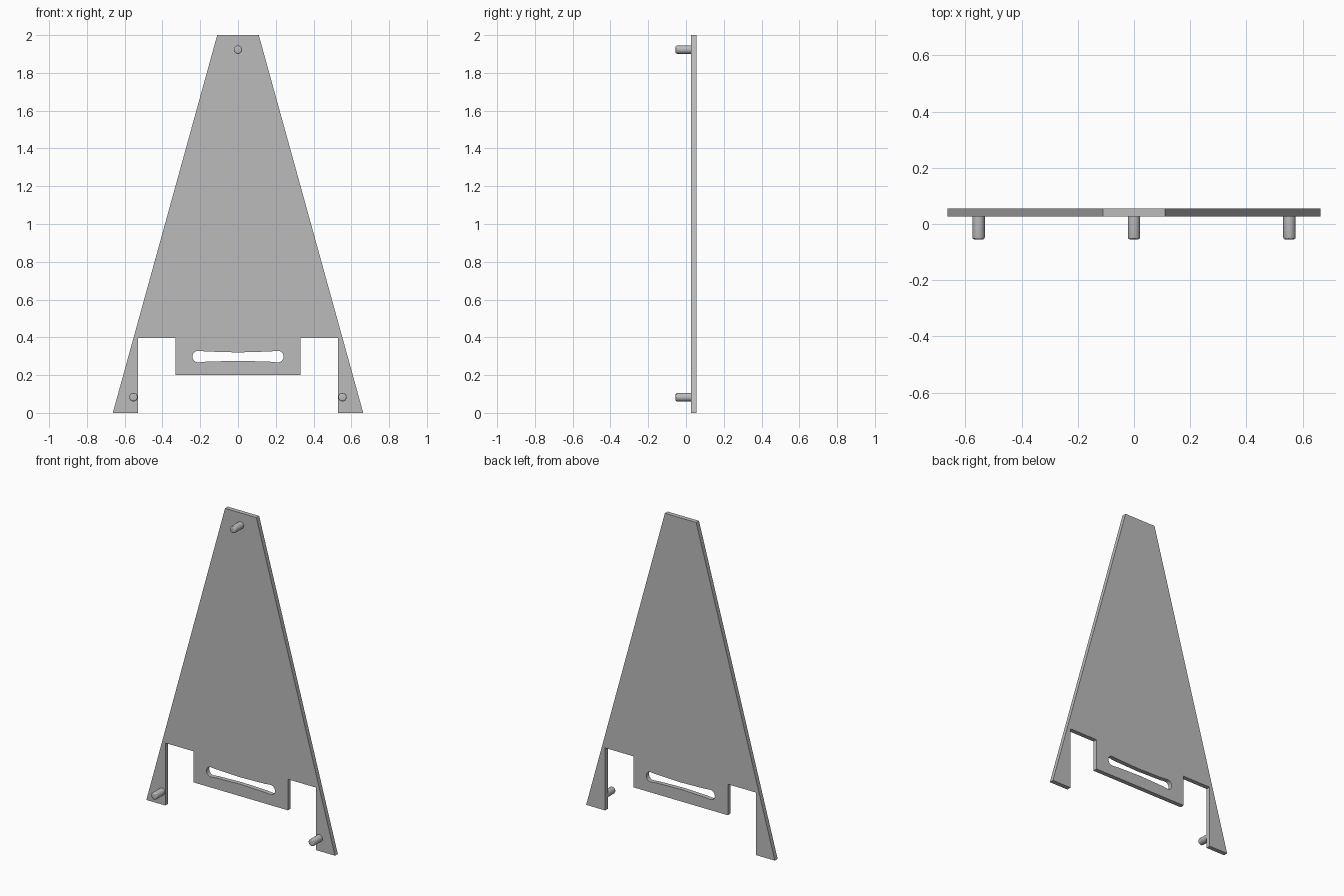
import bpy
import bmesh
from math import sin, cos, pi, radians
from mathutils import Matrix, Vector

cube = bpy.data.objects.get("Cube")
if cube:
    bpy.data.objects.remove(cube, do_unlink=True)

FRONT, BACK, TIP = 0.027, 0.055, -0.055
PIN_R = 0.022

grey = bpy.data.materials.new("plain grey")
grey.use_nodes = True
grey.diffuse_color = (0.5, 0.5, 0.5, 1)
grey.node_tree.nodes["Principled BSDF"].inputs["Base Color"].default_value = (0.5, 0.5, 0.5, 1)


def finish(bm, name):
    bmesh.ops.recalc_face_normals(bm, faces=bm.faces)
    mesh = bpy.data.meshes.new(name)
    bm.to_mesh(mesh)
    bm.free()
    mesh.materials.append(grey)
    obj = bpy.data.objects.new(name, mesh)
    bpy.context.collection.objects.link(obj)
    bpy.ops.object.select_all(action='DESELECT')
    obj.select_set(True)
    bpy.context.view_layer.objects.active = obj
    bpy.ops.object.shade_smooth_by_angle(angle=radians(30))
    return obj


def add_loop(bm, points):
    verts = [bm.verts.new((x, FRONT, z)) for x, z in points]
    return [bm.edges.new((a, b)) for a, b in zip(verts, verts[1:] + verts[:1])]


# Tapered panel outline: right half mirrored to the left
half = [(0.11, 2), (0.663, 0), (0.53, 0), (0.53, 0.397), (0.332, 0.397), (0.332, 0.2)]
outline = half + [(-x, z) for x, z in reversed(half)]

# Handle slot: round ends, slightly pinched in the middle
slot = []
for side in (1, -1):
    for i in range(13):
        a = -pi / 2 + pi * i / 12
        slot.append((side * (0.21 + 0.031 * cos(a)), 0.298 + side * 0.031 * sin(a)))
    slot.append((side * 0.17, 0.298 + side * 0.027))
    slot.append((0, 0.298 + side * 0.022))
    slot.append((side * -0.17, 0.298 + side * 0.027))

bm = bmesh.new()
edges = add_loop(bm, outline) + add_loop(bm, slot)
bmesh.ops.triangle_fill(bm, edges=edges, use_beauty=True, normal=Vector((0, -1, 0)))
result = bmesh.ops.extrude_face_region(bm, geom=bm.faces[:], use_keep_orig=True)
moved = [v for v in result["geom"] if isinstance(v, bmesh.types.BMVert)]
bmesh.ops.translate(bm, verts=moved, vec=(0, BACK - FRONT, 0))
finish(bm, "support_panel")


# Pins on the front face, with rounded tips
def pin(name, x, z):
    bm = bmesh.new()
    depth = FRONT - TIP
    bmesh.ops.create_cone(bm, cap_ends=True, segments=32, radius1=PIN_R, radius2=PIN_R,
                          depth=depth, matrix=Matrix.Rotation(pi / 2, 4, 'X'))
    tip = [e for e in bm.edges if all(v.co.y < 0 for v in e.verts)]
    bmesh.ops.bevel(bm, geom=tip, offset=0.008, segments=3, profile=0.5, affect='EDGES')
    bmesh.ops.translate(bm, verts=bm.verts, vec=(x, (FRONT + TIP) / 2, z))
    finish(bm, name)


pin("top_pin", 0, 1.923)
pin("left_foot_pin", 0.553, 0.083)
pin("right_foot_pin", -0.553, 0.083)
